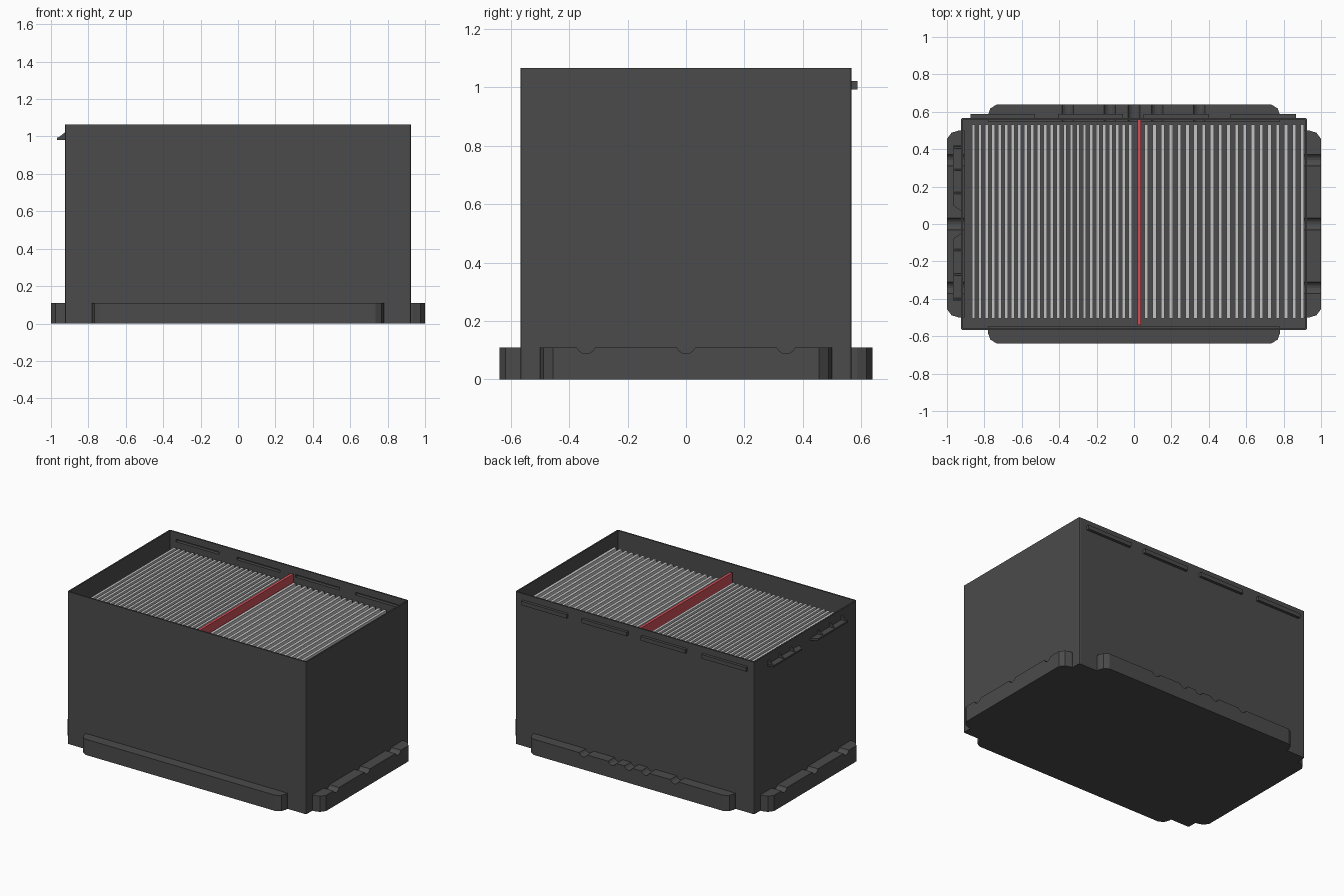
import bpy, bmesh, math
from mathutils import Matrix

if "Cube" in bpy.data.objects:
    bpy.data.objects.remove(bpy.data.objects["Cube"])


def material(name, rgb):
    m = bpy.data.materials.new(name)
    m.diffuse_color = (*rgb, 1)
    m.use_nodes = True
    m.node_tree.nodes["Principled BSDF"].inputs["Base Color"].default_value = m.diffuse_color
    return m


DARK = material("charcoal", (0.07, 0.07, 0.07))
LIGHT = material("pale_grey", (0.55, 0.55, 0.55))
RED = material("red", (0.62, 0.08, 0.1))


def finish(name, bm, mat):
    bmesh.ops.recalc_face_normals(bm, faces=bm.faces)
    me = bpy.data.meshes.new(name)
    bm.to_mesh(me)
    bm.free()
    me.materials.append(mat)
    ob = bpy.data.objects.new(name, me)
    bpy.context.collection.objects.link(ob)
    return ob


def add_box(bm, x0, x1, y0, y1, z0, z1):
    mat = Matrix.Translation(((x0 + x1) / 2, (y0 + y1) / 2, (z0 + z1) / 2)) @ \
        Matrix.Diagonal((x1 - x0, y1 - y0, z1 - z0, 1))
    return bmesh.ops.create_cube(bm, size=1, matrix=mat)["verts"]


def add_prism(bm, pts, offset):
    """Extrude a closed 3D outline by an offset vector."""
    face = bm.faces.new([bm.verts.new(p) for p in pts])
    new = bmesh.ops.extrude_face_region(bm, geom=[face], use_keep_orig=True)["geom"]
    bmesh.ops.translate(bm, vec=offset,
                        verts=[v for v in new if isinstance(v, bmesh.types.BMVert)])


def cut(ob, cutter):
    cutter.hide_render = True
    cutter.hide_set(True)
    mod = ob.modifiers.new("cut", 'BOOLEAN')
    mod.operation = 'DIFFERENCE'
    mod.solver = 'EXACT'
    mod.object = cutter


W, D, H, T = 0.925, 0.567, 1.065, 0.010
RIDGES = [(-0.875, -0.53), (-0.405, -0.06), (0.05, 0.40), (0.515, 0.865)]

# open box with thin walls and slightly eased upright corners
bm = bmesh.new()
add_box(bm, -W, W, -D, D, 0, H)
upright = [e for e in bm.edges if abs(e.verts[0].co.z - e.verts[1].co.z) > 0.5]
bmesh.ops.bevel(bm, geom=upright, offset=0.008, segments=2, affect='EDGES', profile=0.5)
body = finish("box_body", bm, DARK)

bm = bmesh.new()
add_box(bm, -W + T, W - T, -D + T, D - T, 0.03, H + 0.1)
cut(body, finish("inside_cutter", bm, DARK))

# hollow snap ridges on the back, showing as grooves inside
bm = bmesh.new()
for a, b in RIDGES:
    add_box(bm, a, b, D - 0.004, D + 0.02, 0.993, 1.021)
ridges = finish("back_ridges", bm, DARK)
bm = bmesh.new()
for a, b in RIDGES:
    add_box(bm, a + 0.006, b - 0.006, D - 0.05, D + 0.014, 0.998, 1.016)
groove = finish("groove_cutter", bm, DARK)
cut(body, groove)
cut(ridges, groove)

# left catches: thin tapered ledge with triangular gussets above
bm = bmesh.new()
for y_out, y_in, taper in ((0.42, 0.07, 0.03), (-0.41, -0.05, -0.03)):
    add_prism(bm, [(-W, y_out, 0.982), (-0.968, y_out, 0.982),
                   (-0.968, y_in + taper, 0.982), (-W, y_in, 0.982)], (0, 0, 0.012))
for y in (0.41, 0.29, 0.165, -0.14, -0.27, -0.40):
    add_prism(bm, [(-W, y - 0.005, 0.985), (-0.966, y - 0.005, 0.99),
                   (-W, y - 0.005, 1.022)], (0, 0.01, 0))
finish("left_catches", bm, DARK)

# foot flanges with chamfered ends and rounded notches along the top
LONG = [(-0.78, D - 0.02), (-0.78, 0.585), (-0.768, 0.618), (-0.735, 0.638)]
SHORT = [(-0.50, W - 0.02), (-0.50, 0.935), (-0.488, 0.975), (-0.455, 1.0)]


def flange(name, half, notches, angle, notch_at):
    rot = Matrix.Rotation(angle, 4, 'Z')
    outline = half + [(-x, y) for x, y in reversed(half)]
    bm = bmesh.new()
    add_prism(bm, [(x, y, 0) for x, y in outline], (0, 0, 0.11))
    bm.transform(rot)
    ob = finish(name, bm, DARK)
    bm = bmesh.new()
    for n in notches:
        bmesh.ops.create_cone(
            bm, cap_ends=True, segments=16, radius1=0.033, radius2=0.033, depth=0.3,
            matrix=Matrix.Translation((n, notch_at, 0.121)) @ Matrix.Rotation(math.pi / 2, 4, 'X'))
    bm.transform(rot)
    cut(ob, finish(name + "_notch_cutter", bm, DARK))


front_n = (-0.355, -0.13, 0.0, 0.125, 0.35)
side_n = (-0.342, 0.0, 0.342)
flange("front_foot", LONG, [-n for n in front_n], math.pi, 0.6)
flange("back_foot", LONG, front_n, 0, 0.6)
flange("right_foot", SHORT, side_n, -math.pi / 2, 0.95)
flange("left_foot", SHORT, side_n, math.pi / 2, 0.95)


# upright cards: a tighter stack on the left, a looser one on the right
def cards(name, x0, x1, count, thick):
    bm = bmesh.new()
    for i in range(count):
        x = x0 + (x1 - x0) * i / (count - 1)
        add_box(bm, x - thick / 2, x + thick / 2, -0.505, 0.532, 0.03, 0.97)
    finish(name, bm, LIGHT)


cards("left_cards", -0.858, -0.02, 25, 0.018)
cards("right_cards", 0.066, 0.9, 20, 0.020)

# taller red divider card
bm = bmesh.new()
add_box(bm, 0.018, 0.038, -0.54, D - T, 0.03, 1.015)
finish("divider_card", bm, RED)
